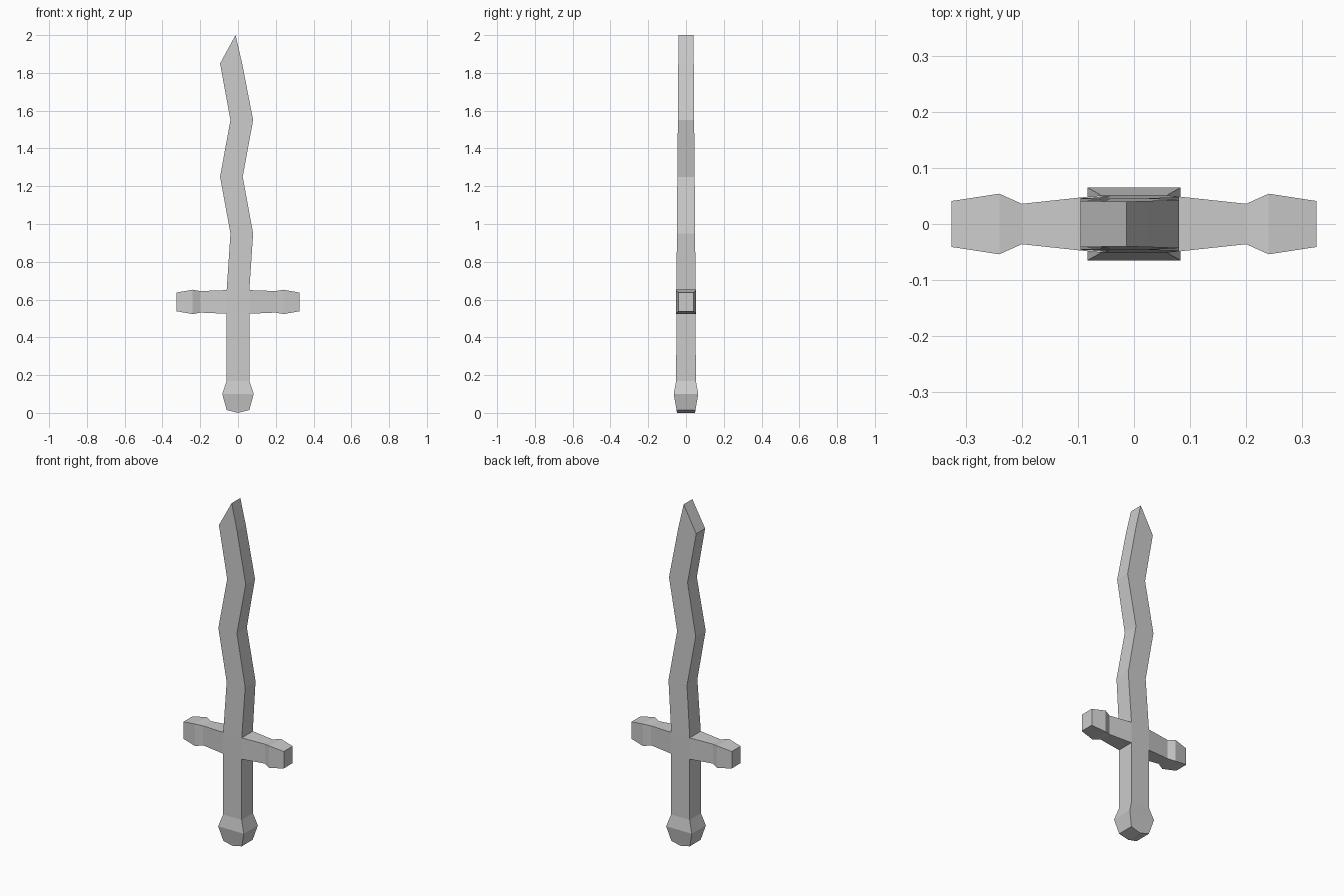
import bpy, bmesh

if "Cube" in bpy.data.objects:
    bpy.data.objects.remove(bpy.data.objects["Cube"])


def loft(name, rings, cap=False, skip=()):
    """Skin rectangular rings of four points; skip holds (segment, side) pairs left open."""
    bm = bmesh.new()
    loops = [[bm.verts.new(p) for p in ring] for ring in rings]
    for i, (a, b) in enumerate(zip(loops, loops[1:])):
        for k in range(4):
            if (i, k) not in skip:
                n = (k + 1) % 4
                bm.faces.new((a[k], a[n], b[n], b[k]))
    if cap:
        bm.faces.new(loops[0][::-1])
        bm.faces.new(loops[-1])
    # Zero-width rings collapse into ridges
    bmesh.ops.remove_doubles(bm, verts=bm.verts, dist=1e-5)
    bmesh.ops.recalc_face_normals(bm, faces=bm.faces)
    mesh = bpy.data.meshes.new(name)
    bm.to_mesh(mesh)
    bm.free()
    obj = bpy.data.objects.new(name, mesh)
    bpy.context.collection.objects.link(obj)
    return obj


def level(z, x0, x1, y):
    return [(x0, -y, z), (x1, -y, z), (x1, y, z), (x0, y, z)]


def slice_x(x, z0, z1, y):
    return [(x, -y, z0), (x, y, z0), (x, y, z1), (x, -y, z1)]


# Pommel, with a shallow ridge underneath
loft("pommel", [level(0.0, 0, 0, 0.048), level(0.015, -0.06, 0.06, 0.05),
                level(0.1, -0.083, 0.083, 0.065), level(0.17, -0.06, 0.06, 0.052)])

# Grip
loft("grip", [level(0.17, -0.06, 0.06, 0.052), level(0.525, -0.06, 0.06, 0.051)])

# Crossguard: mirrored arms, open where the grip and blade join
arm = [(0.06, 0.525, 0.65, 0.051), (0.2, 0.531, 0.645, 0.036),
       (0.24, 0.523, 0.652, 0.054), (0.325, 0.538, 0.637, 0.041)]
guard = [slice_x(-x, *s) for x, *s in reversed(arm)] + [slice_x(x, *s) for x, *s in arm]
loft("crossguard", guard, cap=True, skip={(3, 0), (3, 2)})

# Wavy blade, with a flat chisel tip
loft("blade", [level(0.65, -0.06, 0.06, 0.051), level(0.95, -0.04, 0.08, 0.048),
               level(1.25, -0.095, 0.025, 0.046), level(1.55, -0.04, 0.08, 0.043),
               level(1.85, -0.095, 0.022, 0.041), level(2.0, -0.013, -0.013, 0.04)])
